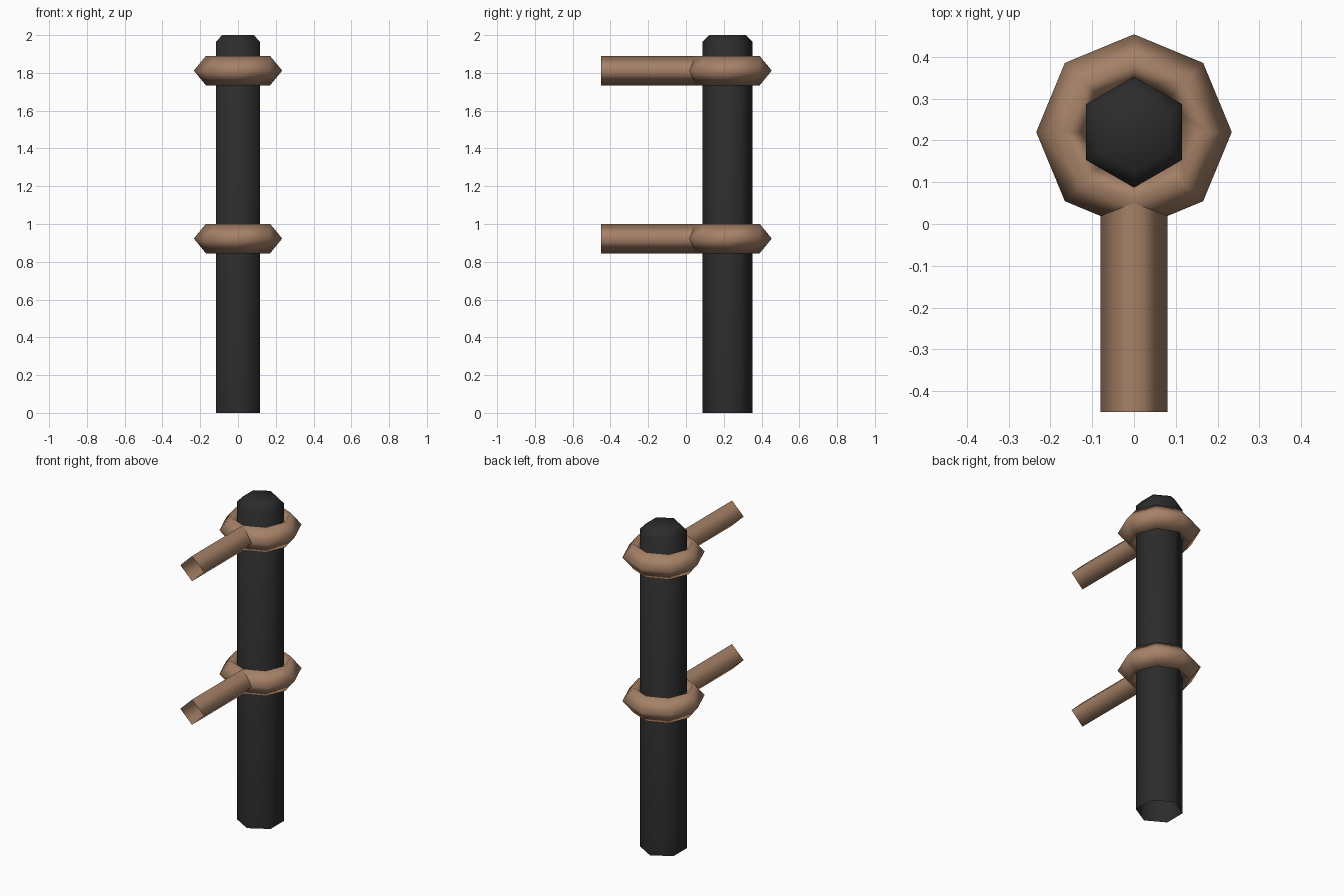
import bpy, bmesh
from math import sin, cos, pi, tau

if "Cube" in bpy.data.objects:
    bpy.data.objects.remove(bpy.data.objects["Cube"])

CY = 0.22            # pole axis offset in y
R = 0.17             # ring centreline radius
T, H = 0.064, 0.078  # ring half thickness, half height


def material(name, rgb):
    m = bpy.data.materials.new(name)
    m.diffuse_color = (*rgb, 1)
    m.use_nodes = True
    m.node_tree.nodes["Principled BSDF"].inputs["Base Color"].default_value = m.diffuse_color
    return m


dark = material("dark_metal", (0.025, 0.025, 0.026))
brown = material("brown_metal", (0.38, 0.22, 0.135))


def skin(name, rings, mat, loop=False, cap_end=False):
    """Join successive rings of points into a smooth surface."""
    bm = bmesh.new()
    rows = [[bm.verts.new(p) for p in ring] for ring in rings]
    n = len(rows[0])
    pairs = list(zip(rows, rows[1:]))
    if loop:
        pairs.append((rows[-1], rows[0]))
    for a, b in pairs:
        for i in range(n):
            j = (i + 1) % n
            bm.faces.new((a[i], a[j], b[j], b[i]))
    if cap_end:
        bm.faces.new(rows[-1])
    bmesh.ops.recalc_face_normals(bm, faces=bm.faces)
    for f in bm.faces:
        f.smooth = True
    me = bpy.data.meshes.new(name)
    bm.to_mesh(me)
    bm.free()
    me.materials.append(mat)
    ob = bpy.data.objects.new(name, me)
    bpy.context.collection.objects.link(ob)
    return ob


def hexagon(r, z):
    return [(r * sin(tau * i / 6), CY + r * cos(tau * i / 6), z) for i in range(6)]


# Six-sided pole, open at the bottom, chamfered at the top
skin("pole", [hexagon(0.133, 0), hexagon(0.133, 1.965), hexagon(0.098, 2.0)],
     dark, cap_end=True)

for label, z in (("lower", 0.923), ("upper", 1.812)):
    # Eight-sided collar with a diamond cross-section
    collar = []
    for i in range(8):
        a = tau * i / 8
        section = [(R + T, z), (R, z + H), (R - T, z), (R, z - H)]
        collar.append([(r * cos(a), CY + r * sin(a), h) for r, h in section])
    skin(label + "_collar", collar, brown, loop=True)
    # Open diamond-section bar running forward to the wall
    bar = [[(0.08 * cos(k * pi / 2), y, z + H * sin(k * pi / 2)) for k in range(4)]
           for y in (-0.45, CY - R)]
    skin(label + "_bar", bar, brown)
